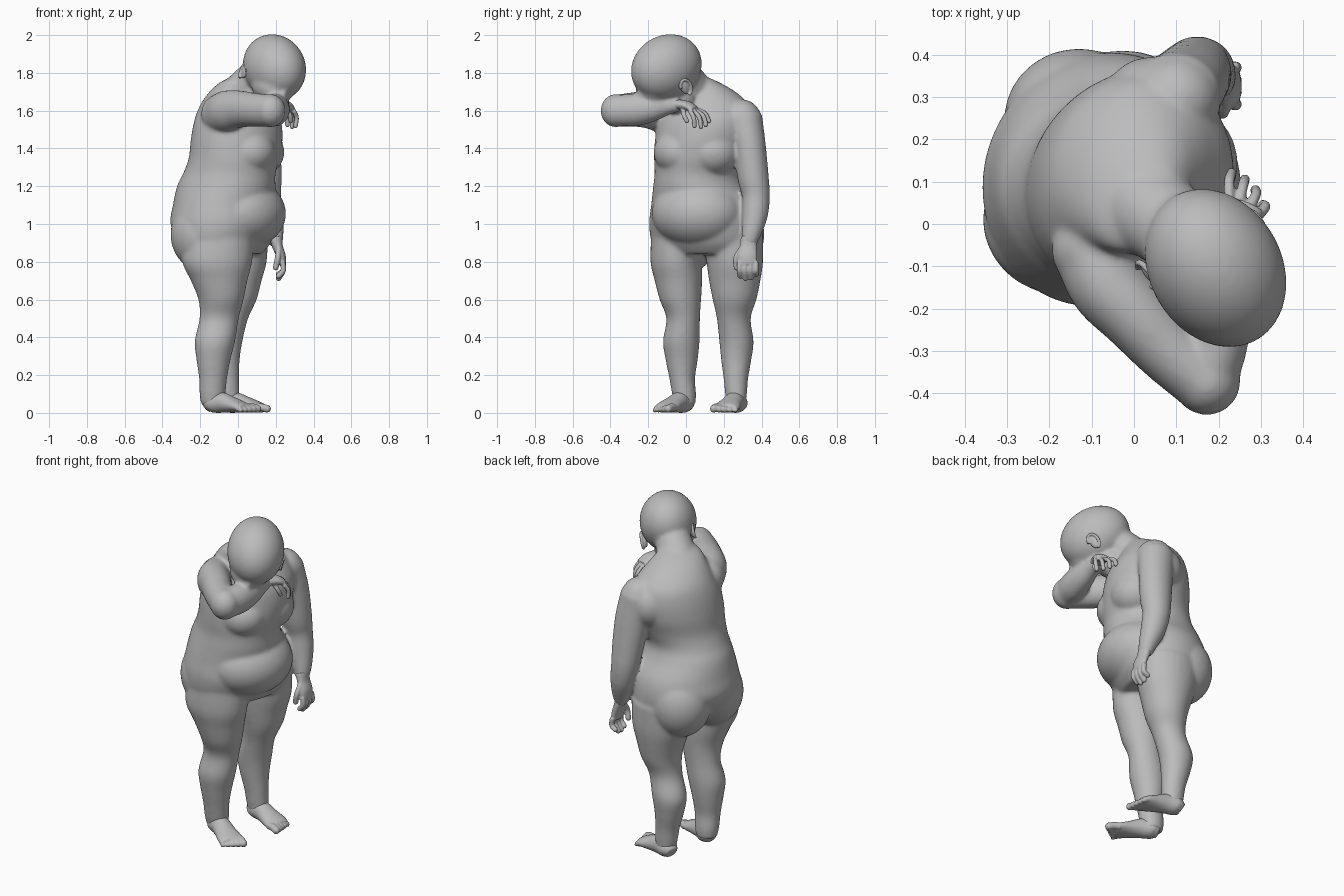
import bpy, bmesh, math
from mathutils import Vector, Matrix

if "Cube" in bpy.data.objects:
    bpy.data.objects.remove(bpy.data.objects["Cube"], do_unlink=True)

grey = bpy.data.materials.new("plain grey")
grey.use_nodes = True
grey.diffuse_color = (0.5, 0.5, 0.5, 1)
grey.node_tree.nodes["Principled BSDF"].inputs["Base Color"].default_value = (0.5, 0.5, 0.5, 1)
UP = Vector((0, 0, 1))


def spline(rows, steps=5):
    """Catmull-Rom through rows of numbers."""
    out = []
    for i in range(len(rows) - 1):
        p0, p1, p2, p3 = (rows[min(max(i + k, 0), len(rows) - 1)] for k in (-1, 0, 1, 2))
        for s in range(steps):
            t = s / steps
            out.append([0.5 * (2 * b + (c - a) * t + (2 * a - 5 * b + 4 * c - d) * t * t
                               + (3 * b - a - 3 * c + d) * t ** 3)
                        for a, b, c, d in zip(p0, p1, p2, p3)])
    return out + [list(rows[-1])]


def loft(bm, rows, side=(0, 1, 0), flat=False, n=28):
    """Skin rings along rows of (x, y, z, half width along side, half depth)."""
    pts = spline(rows)
    rings = []
    for i, (x, y, z, w, d) in enumerate(pts):
        a, b = pts[max(i - 1, 0)], pts[min(i + 1, len(pts) - 1)]
        t = UP if flat else (Vector(b[:3]) - Vector(a[:3])).normalized()
        s = Vector(side)
        s = (s - t * s.dot(t)).normalized()
        u = t.cross(s)
        rings.append([bm.verts.new(Vector((x, y, z)) + s * w * math.cos(k * math.tau / n)
                                   + u * d * math.sin(k * math.tau / n)) for k in range(n)])
    for r, q in zip(rings, rings[1:]):
        for k in range(n):
            bm.faces.new((r[k], r[(k + 1) % n], q[(k + 1) % n], q[k]))
    bm.faces.new(rings[0][::-1])
    bm.faces.new(rings[-1])


def ball(bm, c, r, yaw=0.0, tilt=0.0):
    m = (Matrix.Translation(c) @ Matrix.Rotation(math.radians(yaw), 4, 'Z')
         @ Matrix.Rotation(math.radians(tilt), 4, 'Y') @ Matrix.Diagonal((*r, 1)))
    bmesh.ops.create_icosphere(bm, subdivisions=4, radius=1, matrix=m)


def digit(bm, pts, r):
    """A finger or toe: thin tube with a round tip."""
    loft(bm, [(*p, r, r) for p in pts], side=(0.6, 0.75, 0.2), n=12)
    ball(bm, pts[-1], (r, r, r))


def finish(bm, name, voxel, smooth):
    """Fuse the overlapping shells into one smooth skin."""
    bmesh.ops.recalc_face_normals(bm, faces=bm.faces[:])
    me = bpy.data.meshes.new(name)
    bm.to_mesh(me)
    bm.free()
    me.materials.append(grey)
    ob = bpy.data.objects.new(name, me)
    bpy.context.collection.objects.link(ob)
    mod = ob.modifiers.new("fuse", 'REMESH')
    mod.mode, mod.voxel_size, mod.use_smooth_shade = 'VOXEL', voxel, True
    mod = ob.modifiers.new("soften", 'SMOOTH')
    mod.factor, mod.iterations = 0.5, smooth


# ---- body: torso, head, arms and legs ----
bm = bmesh.new()
lateral = (0.42, 0.91, 0)
loft(bm, [  # torso
    (-.06, .10, .84, .24, .17), (-.07, .105, .90, .295, .23), (-.075, .105, 1.0, .305, .278),
    (-.07, .10, 1.1, .287, .272), (-.062, .075, 1.2, .245, .264), (-.045, .067, 1.27, .23, .247),
    (-.02, .075, 1.35, .245, .24), (-.007, .095, 1.45, .263, .238), (-.002, .11, 1.55, .258, .222),
    (-.008, .12, 1.63, .222, .185), (-.005, .095, 1.70, .172, .14), (.01, .055, 1.75, .125, .10),
    (.04, .03, 1.78, .08, .07)], side=lateral, flat=True, n=48)
ball(bm, (.03, .065, 1.055), (.22, .25, .188), -20)       # belly
ball(bm, (.055, -.03, 1.38), (.145, .14, .125), -32)      # chest
ball(bm, (.105, .14, 1.38), (.14, .145, .13), -14)
ball(bm, (-.175, .005, .945), (.183, .172, .20), -16)     # buttocks
ball(bm, (-.125, .24, .945), (.183, .174, .20), -16)
loft(bm, [(-.01, .07, 1.64, .12, .12), (.04, .03, 1.71, .11, .11),
          (.10, -.015, 1.78, .10, .095), (.16, -.07, 1.83, .09, .09)], side=(1, .5, 0))  # neck
ball(bm, (.12, -.04, 1.66), (.095, .095, .08))                # throat
ball(bm, (.193, -.104, 1.829), (.202, .157, .17), -60, 25)    # skull
ball(bm, (.185, -.145, 1.735), (.125, .115, .10), -60, 25)    # jaw
ball(bm, (.235, -.235, 1.69), (.03, .022, .03), -60, 25)      # nose

# right arm lifted across the face
ball(bm, (-.08, -.06, 1.585), (.115, .105, .11))
loft(bm, [(-.085, -.05, 1.575, .11, .115), (-.06, -.14, 1.597, .097, .11), (.0, -.21, 1.608, .087, .10),
          (.08, -.295, 1.605, .08, .09), (.155, -.36, 1.60, .077, .087)], side=(.7, .6, 0))
ball(bm, (.172, -.372, 1.60), (.08, .08, .088))
loft(bm, [(.175, -.38, 1.60, .065, .08), (.195, -.28, 1.603, .075, .087), (.21, -.19, 1.61, .066, .073),
          (.22, -.10, 1.625, .047, .05), (.225, -.03, 1.63, .037, .033)], side=(1, 0, 0))

# left arm hanging
ball(bm, (.04, .28, 1.51), (.115, .115, .13))
ball(bm, (.10, .295, 1.55), (.105, .105, .11))
loft(bm, [(.10, .305, 1.56, .10, .105), (.125, .335, 1.42, .087, .10), (.142, .355, 1.25, .083, .09),
          (.15, .370, 1.15, .074, .079), (.168, .365, 1.05, .069, .071), (.19, .348, .96, .054, .053),
          (.20, .33, .89, .04, .036)])

# legs, hip to ankle
loft(bm, [(-.10, -.03, .94, .155, .19), (-.11, -.05, .80, .138, .185), (-.10, -.04, .70, .126, .15),
          (-.09, -.03, .60, .11, .12), (-.10, -.015, .50, .089, .104), (-.122, -.025, .38, .097, .107),
          (-.13, -.023, .28, .085, .09), (-.132, -.02, .18, .068, .074), (-.135, -.01, .10, .064, .069),
          (-.135, -.005, .04, .055, .06)], flat=True)
loft(bm, [(-.03, .25, .94, .16, .19), (-.02, .258, .80, .15, .172), (-.015, .258, .70, .136, .14),
          (-.015, .257, .60, .116, .114), (-.04, .253, .50, .09, .094), (-.075, .267, .38, .091, .099),
          (-.075, .266, .28, .08, .084), (-.062, .264, .18, .065, .069), (-.055, .265, .10, .058, .063),
          (-.05, .265, .04, .05, .055)], flat=True)
finish(bm, "body", 0.009, 14)


# ---- feet with toes ----
def foot(name, heel, yaw):
    bm = bmesh.new()
    f = Vector((math.cos(yaw), math.sin(yaw), 0))
    s = Vector((-f.y, f.x, 0))
    big = 1 if name.startswith("right") else -1        # big toe lies on the inner side
    h = Vector(heel)
    rows = [(-.02, .035, .035), (.01, .055, .05), (.07, .054, .055), (.13, .06, .044),
            (.19, .07, .032), (.225, .064, .024)]
    loft(bm, [(*(h + f * d + UP * r), w, r) for d, w, r in rows], side=s)
    for i in range(5):
        r = .021 - .002 * i
        a = h + f * .20 + s * big * (.05 - .0265 * i) + UP * (r + .006)
        tip = a + f * (.065 - .010 * i) + UP * -.005
        digit(bm, [a, (a + tip) / 2 + UP * .005, tip], r)
    finish(bm, name, 0.006, 3)


foot("right_foot", (-.15, .0, 0), math.radians(-31))
foot("left_foot", (-.083, .277, 0), math.radians(-18))

# ---- right hand drooping over the forearm's end ----
bm = bmesh.new()
loft(bm, [(.22, -.07, 1.63, .036, .032), (.235, -.03, 1.632, .04, .026), (.25, .01, 1.625, .046, .024),
          (.262, .045, 1.605, .046, .02)], side=(.85, -.45, 0))
for base, mid, tip in [((.225, .06, 1.605), (.225, .10, 1.585), (.23, .12, 1.545)),
                       ((.25, .055, 1.60), (.258, .092, 1.57), (.262, .105, 1.525)),
                       ((.275, .04, 1.60), (.288, .07, 1.565), (.287, .08, 1.515)),
                       ((.295, .02, 1.60), (.31, .04, 1.565), (.305, .045, 1.52)),
                       ((.25, -.02, 1.615), (.275, -.01, 1.575), (.28, .005, 1.545))]:
    digit(bm, [base, mid, tip], .0125)
finish(bm, "right_hand", 0.005, 2)

# ---- left hand hanging ----
bm = bmesh.new()
loft(bm, [(.197, .333, .93, .042, .038), (.21, .33, .88, .046, .028), (.228, .325, .83, .052, .025),
          (.235, .325, .785, .05, .02)])
for i in range(4):
    y = .283 + .029 * i
    low = (.725, .712, .716, .735)[i]
    digit(bm, [(.235, y, .80), (.24, y, .755), (.215, y + .003, low)], .0145)
digit(bm, [(.215, .295, .87), (.21, .265, .82), (.20, .268, .77)], .0155)
finish(bm, "left_hand", 0.005, 2)


# ---- ears: thin plate with a curled rim ----
def ear(name, c, out, back):
    bm = bmesh.new()
    o = Vector(out).normalized()
    b = Vector(back)
    b = (b - o * b.dot(o)).normalized()
    u = b.cross(o)
    if u.z < 0:
        u = -u
    rot = Matrix((b, u, o)).transposed().to_4x4()
    bmesh.ops.create_icosphere(bm, subdivisions=3, radius=1, matrix=Matrix.Translation(c) @ rot
                               @ Matrix.Diagonal((.026, .042, .014, 1)))
    rim = []
    for k in range(9):
        t = math.radians(170 - k * 32)
        p = Vector(c) + b * .03 * math.cos(t) + u * .046 * math.sin(t) + o * .012
        rim.append((*p, .008, .008))
    loft(bm, rim, side=o, n=10)
    finish(bm, name, 0.004, 2)


ear("right_ear", (.04, -.115, 1.81), (-.85, -.45, .25), (-.4, .75, .45))
ear("left_ear", (.28, -.005, 1.725), (.85, .4, -.25), (-.35, .8, .45))
